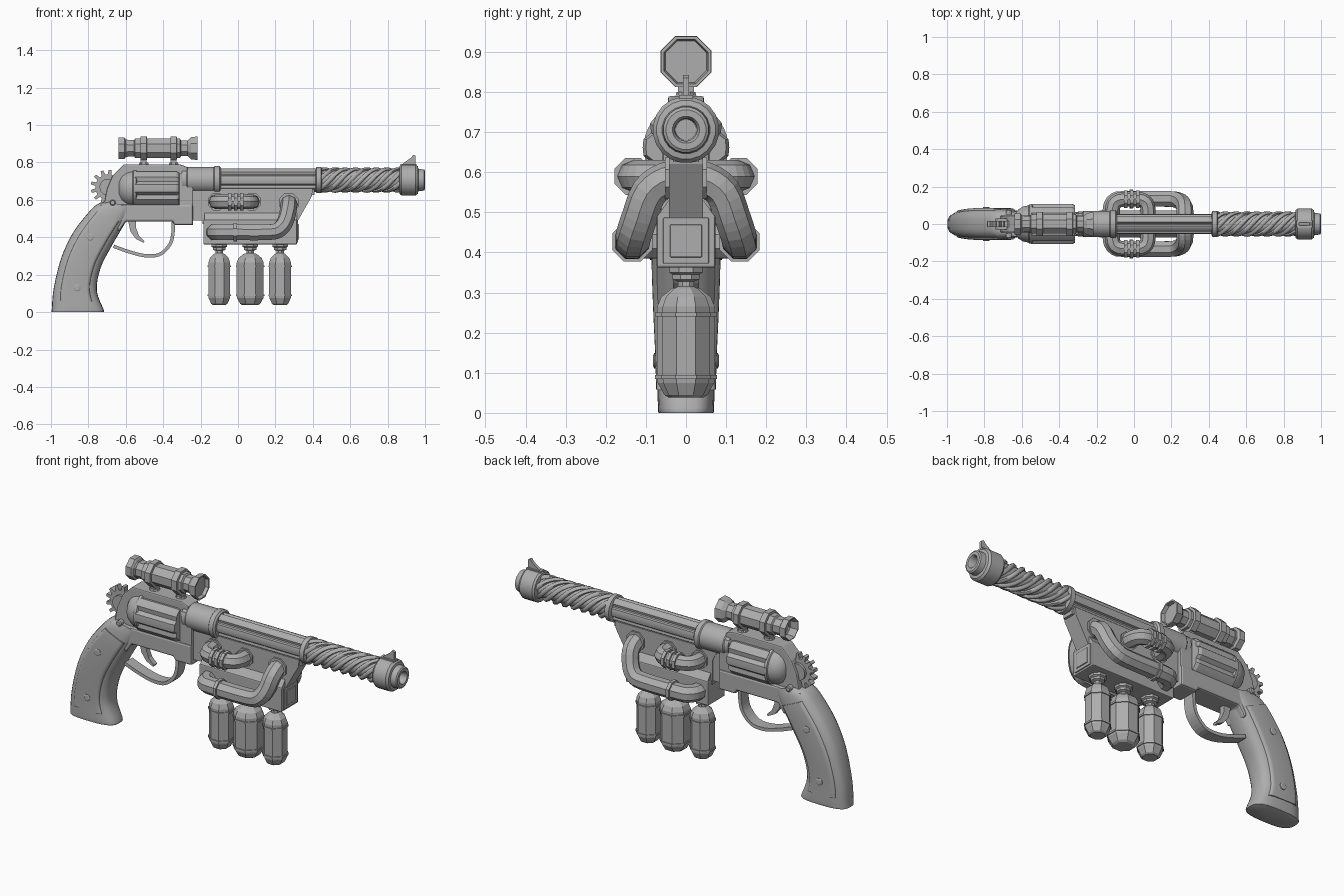
import bpy, bmesh, math
from mathutils import Vector

grey = bpy.data.materials.new("gunmetal grey")
grey.diffuse_color = (0.42, 0.42, 0.42, 1)


def finish(ob, smooth=None):
    ob.data.materials.clear()
    ob.data.materials.append(grey)
    bpy.ops.object.select_all(action='DESELECT')
    ob.select_set(True)
    bpy.context.view_layer.objects.active = ob
    if smooth:
        bpy.ops.object.shade_smooth_by_angle(angle=math.radians(smooth))
    return ob


def skin(name, rings, smooth=None):
    """Bridge a list of closed rings and cap both ends."""
    bm = bmesh.new()
    vs = [[bm.verts.new(p) for p in r] for r in rings]
    n = len(vs[0])
    for a, b in zip(vs, vs[1:]):
        for i in range(n):
            bm.faces.new((a[i], a[(i + 1) % n], b[(i + 1) % n], b[i]))
    bm.faces.new(vs[0])
    bm.faces.new(vs[-1])
    bmesh.ops.recalc_face_normals(bm, faces=bm.faces)
    me = bpy.data.meshes.new(name)
    bm.to_mesh(me)
    bm.free()
    ob = bpy.data.objects.new(name, me)
    bpy.context.collection.objects.link(ob)
    return finish(ob, smooth)


def lathe(name, prof, n, origin=(0, 0, 0), axis='x', smooth=None, turn=0.5, shape=None):
    """Revolve (position, radius) pairs about an axis."""
    rings, o = [], Vector(origin)
    for t, r in prof:
        ring = []
        for i in range(n):
            a = 2 * math.pi * (i + turn) / n
            k = r * (shape(i) if shape else 1)
            u, v = k * math.cos(a), k * math.sin(a)
            ring.append(o + Vector({'x': (t, u, v), 'y': (u, t, v), 'z': (u, v, t)}[axis]))
        rings.append(ring)
    return skin(name, rings, smooth)


def plate(name, pts, w, bevel=0.0, y=0.0):
    """Extrude an x-z outline to half-width w."""
    ob = skin(name, [[(x, y + s * w, z) for x, z in pts] for s in (-1, 1)])
    if bevel:
        m = ob.modifiers.new("edge", 'BEVEL')
        m.width, m.segments, m.limit_method = bevel, 2, 'ANGLE'
    return ob


def box(name, x0, x1, w, z0, z1, bevel=0.0):
    return plate(name, [(x0, z0), (x1, z0), (x1, z1), (x0, z1)], w, bevel)


def spline(pts, steps=5):
    """Catmull-Rom resampling of tuples of any length."""
    P = [Vector(p) for p in pts]
    P = [2 * P[0] - P[1]] + P + [2 * P[-1] - P[-2]]
    out = []
    for a, b, c, d in zip(P, P[1:], P[2:], P[3:]):
        for k in range(steps):
            t = k / steps
            out.append(0.5 * (2 * b + (c - a) * t + (2 * a - 5 * b + 4 * c - d) * t * t
                              + (3 * b - a - 3 * c + d) * t ** 3))
    return out + [P[-2]]


def tube(name, pts, r, res=2, smooth=None):
    cu = bpy.data.curves.new(name, 'CURVE')
    cu.dimensions, cu.bevel_depth, cu.bevel_resolution = '3D', r, res
    cu.use_fill_caps = True
    sp = cu.splines.new('POLY')
    sp.points.add(len(pts) - 1)
    for q, p in zip(sp.points, pts):
        q.co = (*p, 1)
    ob = bpy.data.objects.new(name, cu)
    bpy.context.collection.objects.link(ob)
    bpy.ops.object.select_all(action='DESELECT')
    ob.select_set(True)
    bpy.context.view_layer.objects.active = ob
    bpy.ops.object.convert(target='MESH')
    ob = bpy.context.view_layer.objects.active
    for p in ob.data.polygons:
        p.use_smooth = False
    return finish(ob, smooth)


AX = (0, 0, 0.706)   # barrel axis

# Barrel with flutes, sleeve and collars
fl = lambda i: 0.84 if i % 8 in (0, 1) else 1.0
barrel = lathe("barrel", [(-0.1, 0.064), (0.42, 0.064)], 48, AX, smooth=25, shape=fl, turn=-4.5)
for v in barrel.data.vertices:
    v.co.y *= 0.82
lathe("barrel_sleeve", [(-0.3, 0.066), (-0.275, 0.066), (-0.27, 0.07), (-0.13, 0.07), (-0.125, 0.076),
                        (-0.1, 0.076), (-0.092, 0.066)], 32, AX, smooth=30)
lathe("barrel_collar", [(0.415, 0.06), (0.42, 0.071), (0.445, 0.071), (0.45, 0.06)], 24, AX, smooth=30)
lathe("barrel_core", [(0.42, 0.053), (0.88, 0.053)], 24, AX, smooth=30)

# Twisted ribs around the front of the barrel
for k in range(6):
    pts = []
    for j in range(37):
        t = j / 36
        a = 2 * math.pi * (k / 6 + 1.3 * t)
        pts.append((0.435 + 0.435 * t, -0.056 * math.cos(a), 0.706 + 0.056 * math.sin(a)))
    tube("twisted_rib", pts, 0.0125, 1, 60)

# Muzzle with bore, and front sight
lathe("muzzle", [(0.86, 0.055), (0.865, 0.076), (0.875, 0.083), (0.95, 0.083), (0.962, 0.074), (0.965, 0.06),
                 (0.995, 0.057), (1.0, 0.05), (1.0, 0.034), (0.99, 0.028), (0.92, 0.026)], 20, AX, smooth=30)
plate("front_sight", [(0.875, 0.78), (0.95, 0.78), (0.95, 0.835), (0.938, 0.842), (0.925, 0.825), (0.885, 0.797)], 0.008)
box("sight_base", 0.87, 0.955, 0.018, 0.77, 0.793)

# Frame: rear with top strap, front block, lower body
plate("frame_top", [(-0.72, 0.56), (-0.70, 0.66), (-0.67, 0.73), (-0.61, 0.79), (-0.31, 0.79), (-0.27, 0.775),
                    (-0.27, 0.72), (-0.56, 0.72), (-0.56, 0.56)], 0.045, 0.006)
box("frame_front", -0.315, -0.24, 0.058, 0.465, 0.745, 0.006)
plate("frame_lower", [(-0.74, 0.575), (-0.24, 0.575), (-0.24, 0.465), (-0.34, 0.465), (-0.35, 0.485), (-0.60, 0.485),
                      (-0.635, 0.43), (-0.70, 0.50)], 0.064, 0.01)
box("frame_bridge", -0.25, -0.18, 0.04, 0.49, 0.66)

# Revolving cylinder and rounded rear shield
CY = (0, 0, 0.662)
scallop = lambda i: 0.87 if i % 4 == 0 else 1.0
lathe("cylinder", [(-0.55, 0.108), (-0.33, 0.108), (-0.315, 0.1)], 32, CY, shape=scallop, smooth=20, turn=2)
lathe("cylinder_ring", [(-0.565, 0.098), (-0.56, 0.106), (-0.545, 0.106), (-0.54, 0.098)], 32, CY, smooth=30)
lathe("rear_shield", [(-0.64, 0.03), (-0.635, 0.055), (-0.62, 0.077), (-0.595, 0.093), (-0.565, 0.1),
                      (-0.55, 0.1)], 32, CY, smooth=40)
for s in (-1, 1):
    lathe("frame_pin", [(0.05 * s, 0.016), (0.073 * s, 0.016), (0.077 * s, 0.011)], 12, (-0.67, 0, 0.585), 'y')

# Toothed hammer wheel
gear = []
for k in range(13):
    for da, r in ((-0.3, 0.068), (-0.17, 0.093), (0.17, 0.093), (0.3, 0.068)):
        a = 2 * math.pi * (k + da) / 13
        gear.append((-0.695 + r * math.cos(a), 0.668 + r * math.sin(a)))
plate("hammer_wheel", gear, 0.016)
lathe("hammer_hub", [(-0.03, 0.045), (0.03, 0.045)], 20, (-0.695, 0, 0.668), 'y', smooth=30)

# Grip: back x, z, front x, z, half-width for each section
secs = spline([(-0.998, 0, -0.72, 0, 0.066), (-0.996, 0.012, -0.718, 0.012, 0.07), (-0.985, 0.13, -0.755, 0.115, 0.072),
               (-0.945, 0.29, -0.735, 0.235, 0.078), (-0.885, 0.42, -0.68, 0.345, 0.082),
               (-0.81, 0.52, -0.625, 0.44, 0.082), (-0.755, 0.575, -0.59, 0.50, 0.076),
               (-0.70, 0.59, -0.56, 0.56, 0.066)], 4)


def grip_loft(name, secs, inset, extra, power, smooth):
    rings = []
    for bx, bz, fx, fz, w in secs:
        b, f, ring = Vector((bx, 0, bz)), Vector((fx, 0, fz)), []
        for i in range(28):
            c, s = math.cos(math.tau * i / 28), math.sin(math.tau * i / 28)
            u = 0.5 + (0.5 - inset) * math.copysign(abs(c) ** (2 / power), c)
            p = b.lerp(f, u)
            p.y = (w + extra) * math.copysign(abs(s) ** (2 / power), s)
            ring.append(p)
        rings.append(ring)
    return skin(name, rings, smooth)


grip_loft("grip", secs, 0, 0, 3, 40)
grip_loft("grip_panels", secs[6:23], 0.16, 0.004, 9, 35)
for s in (-1, 1):
    for x, z, y in ((-0.86, 0.13, 0.076), (-0.79, 0.40, 0.086)):
        lathe("grip_screw", [(s * (y - 0.02), 0.019), (s * (y + 0.003), 0.019), (s * (y + 0.006), 0.014)],
              14, (x, 0, z), 'y', smooth=30)

# Trigger guard band and trigger
path = spline([(-0.665, 0.352), (-0.59, 0.325), (-0.50, 0.302), (-0.42, 0.308), (-0.365, 0.36), (-0.348, 0.42),
               (-0.345, 0.49)], 4)
outline = []
for side in (-1, 1):
    row = []
    for i, p in enumerate(path):
        d = (path[min(i + 1, len(path) - 1)] - path[max(i - 1, 0)]).normalized()
        row.append((p.x - d.y * 0.009 * side, p.y + d.x * 0.009 * side))
    outline += row if side < 0 else row[::-1]
plate("trigger_guard", outline, 0.032)
plate("trigger", [(-0.59, 0.5), (-0.575, 0.43), (-0.545, 0.39), (-0.505, 0.37), (-0.5, 0.38), (-0.53, 0.41),
                  (-0.545, 0.45), (-0.545, 0.5)], 0.014)

# Under-barrel mount and square manifold box
plate("barrel_mount", [(-0.22, 0.66), (0.40, 0.66), (0.395, 0.62), (0.31, 0.47), (-0.19, 0.47), (-0.19, 0.6)], 0.043)
box("barrel_rail", -0.1, 0.41, 0.032, 0.625, 0.68)
skin("manifold_shoulder", [[(x, s * w, z) for x, s in ((-0.18, -1), (0.315, -1), (0.315, 1), (-0.18, 1))]
                           for w, z in ((0.072, 0.49), (0.043, 0.53))])
box("manifold", -0.185, 0.315, 0.073, 0.362, 0.495, 0.005)
for w, z0, z1, x1 in ((0.057, 0.372, 0.487, 0.321), (0.04, 0.388, 0.47, 0.326)):
    box("manifold_end_plate", 0.30, x1, w, z0, z1, 0.003)

# Mirrored pipes with clamp rings
for s in (-1, 1):
    big = spline([(0.272, 0.0, 0.585), (0.272, 0.05, 0.58), (0.27, 0.092, 0.55), (0.255, 0.115, 0.49),
                  (0.225, 0.13, 0.445), (0.165, 0.134, 0.427), (-0.06, 0.134, 0.427), (-0.105, 0.122, 0.427),
                  (-0.125, 0.085, 0.427), (-0.127, 0.0, 0.427)], 3)
    tube("long_pipe", [(x, s * y, z) for x, y, z in big], 0.045)
    small = spline([(-0.115, 0, 0.59), (-0.115, 0.08, 0.59), (-0.1, 0.118, 0.59), (-0.06, 0.132, 0.59),
                    (0.02, 0.132, 0.59), (0.06, 0.118, 0.59), (0.075, 0.08, 0.59), (0.075, 0, 0.59)], 3)
    tube("short_pipe", [(x, s * y, z) for x, y, z in small], 0.04)
    for x, y, z, r in ((-0.015, 0.134, 0.427, 0.054), (-0.045, 0.132, 0.59, 0.05), (-0.012, 0.132, 0.59, 0.05),
                       (0.02, 0.132, 0.59, 0.05)):
        lathe("pipe_clamp", [(x - 0.009, r), (x + 0.009, r)], 8, (0, s * y, z))
    for x, z, r in ((0.272, 0.585, 0.056), (-0.115, 0.59, 0.05), (0.075, 0.59, 0.05)):
        lathe("pipe_flange", [(0.03 * s, r), (0.052 * s, r)], 8, (x, 0, z), 'y')

# Hanging canisters with neck, bands and foot
for x, r in ((-0.1, 0.063), (0.065, 0.078), (0.225, 0.063)):
    lathe("canister", [(0.038, r * 0.6), (0.045, r * 0.75), (0.075, r * 0.98), (0.085, r), (0.265, r), (0.29, r * 0.85),
                       (0.31, r * 0.5), (0.315, 0.022), (0.328, 0.022), (0.333, 0.036), (0.345, 0.036), (0.35, 0.045),
                       (0.366, 0.045)], 8, (x, 0, 0), 'z')
    for z in (0.09, 0.245):
        lathe("canister_band", [(z - 0.005, r + 0.005), (z + 0.005, r + 0.005)], 8, (x, 0, 0), 'z')

# Telescopic sight with recessed lenses and two mounts
prof = [(-0.59, 0.05), (-0.625, 0.05), (-0.64, 0.058), (-0.64, 0.062), (-0.607, 0.062), (-0.597, 0.047), (-0.555, 0.047),
        (-0.55, 0.056), (-0.522, 0.056), (-0.52, 0.069), (-0.488, 0.069), (-0.486, 0.056), (-0.362, 0.056),
        (-0.36, 0.069), (-0.328, 0.069), (-0.326, 0.056), (-0.31, 0.056), (-0.305, 0.045), (-0.27, 0.045),
        (-0.25, 0.064), (-0.217, 0.068), (-0.217, 0.06), (-0.235, 0.056)]
lathe("scope", prof, 8, (0, 0, 0.876))
for x in (-0.504, -0.344):
    box("scope_mount", x - 0.016, x + 0.016, 0.02, 0.78, 0.83)
    lathe("scope_mount_foot", [(0.785, 0.03), (0.8, 0.025)], 8, (x, 0, 0), 'z')
